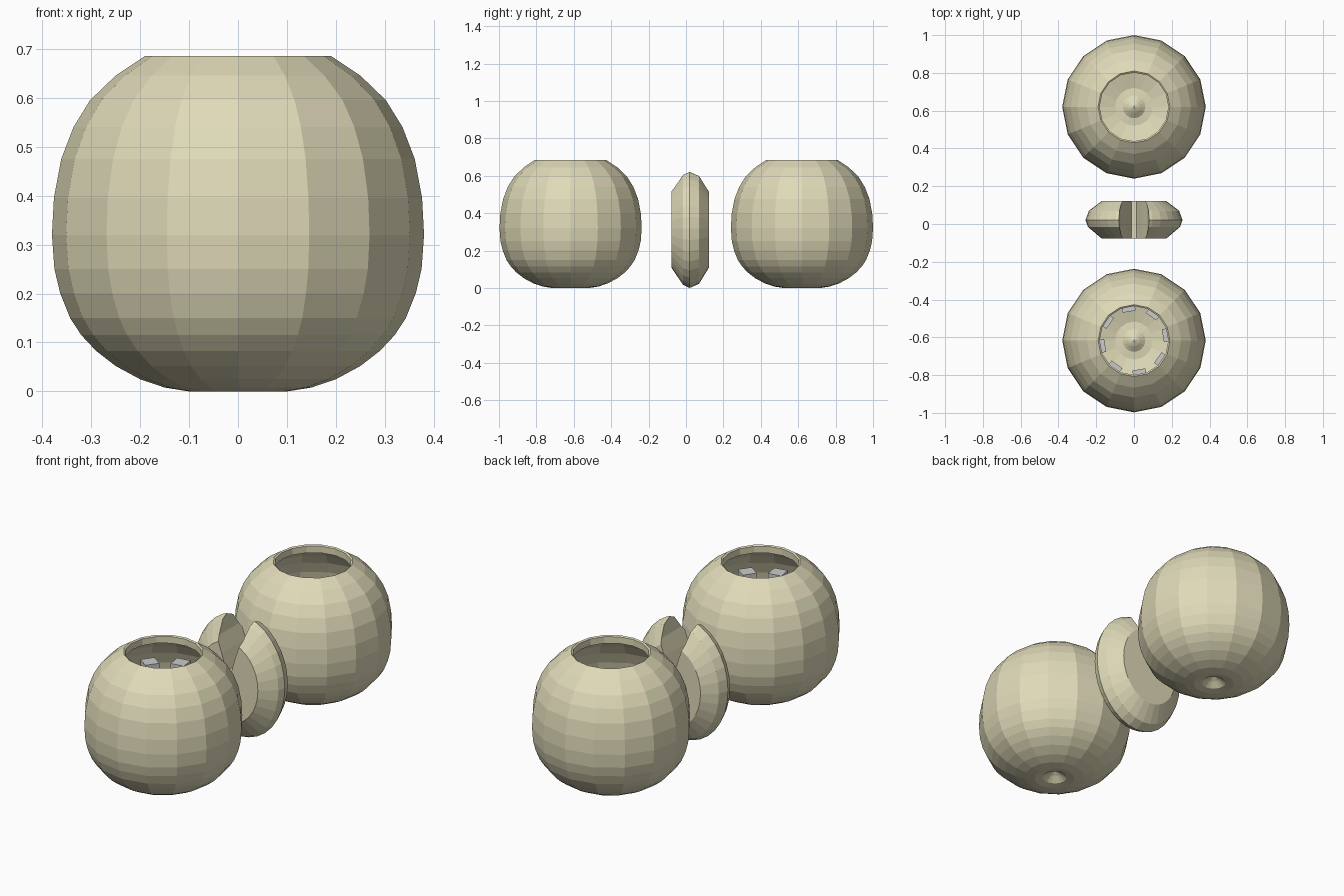
import bpy, bmesh
from math import sin, cos, pi, radians

if "Cube" in bpy.data.objects:
    bpy.data.objects.remove(bpy.data.objects["Cube"])

mat = bpy.data.materials.new("pale_tan")
mat.diffuse_color = (0.74, 0.70, 0.48, 1)
mat.use_nodes = True
mat.node_tree.nodes["Principled BSDF"].inputs["Base Color"].default_value = mat.diffuse_color


def make(name, bm, material=None):
    bmesh.ops.recalc_face_normals(bm, faces=bm.faces)
    me = bpy.data.meshes.new(name)
    bm.to_mesh(me)
    bm.free()
    ob = bpy.data.objects.new(name, me)
    bpy.context.collection.objects.link(ob)
    if material:
        me.materials.append(material)
    return ob


def loft(rings, closed=False):
    """Skin a list of equal-length point rings; cap the ends unless closed."""
    bm = bmesh.new()
    vs = [[bm.verts.new(p) for p in r] for r in rings]
    n = len(vs[0])
    pairs = list(zip(vs, vs[1:])) + ([(vs[-1], vs[0])] if closed else [])
    for a, b in pairs:
        for i in range(n):
            j = (i + 1) % n
            bm.faces.new((a[i], a[j], b[j], b[i]))
    if not closed:
        bm.faces.new(vs[0])
        bm.faces.new(vs[-1])
    return bm


# Pots: thin-walled 16-sided bowls with a dimpled base and a short collar
outer = [(0.004, 0.045), (0.03, 0.03), (0.06, 0.006), (0.1, 0.0), (0.15, 0.008),
         (0.2, 0.025), (0.25, 0.052), (0.29, 0.083), (0.32, 0.115), (0.343, 0.15),
         (0.363, 0.2), (0.375, 0.25), (0.38, 0.32), (0.376, 0.395), (0.361, 0.475),
         (0.336, 0.54), (0.302, 0.595), (0.25, 0.645), (0.19, 0.685)]
inner = [(0.182, 0.68), (0.182, 0.645), (0.24, 0.625), (0.288, 0.58), (0.32, 0.53),
         (0.344, 0.47), (0.359, 0.395), (0.363, 0.32), (0.358, 0.255), (0.328, 0.16),
         (0.28, 0.1), (0.2, 0.045), (0.1, 0.02), (0.06, 0.024), (0.03, 0.045),
         (0.004, 0.058)]
SIDES = 16


def pot(name, y):
    rings = [[(r * cos(2 * pi * i / SIDES), y + r * sin(2 * pi * i / SIDES), z)
              for i in range(SIDES)] for r, z in outer + inner]
    return make(name, loft(rings, closed=True), mat)


pot("front_pot", -0.617)
pot("rear_pot", 0.62)

# Grey blocks in a ring under the front pot's opening
bm = bmesh.new()
for k in range(8):
    a = radians(9.5 + 45 * k)
    new = bmesh.ops.create_cube(bm, size=1)["verts"]
    for v in new:
        rad, tan = 0.19 + 0.07 * v.co.x, 0.07 * v.co.y
        v.co = (rad * cos(a) - tan * sin(a), -0.617 + rad * sin(a) + tan * cos(a),
                0.51 + 0.08 * v.co.z)
make("inner_blocks", bm)

# Middle disc: bevelled oval with flat faces, axis along y
profile = [(-0.078, 0.66), (-0.015, 0.95), (0.02, 1.0), (0.07, 0.93), (0.122, 0.66)]
N = 32
rings = [[(0.257 * s * cos(2 * pi * i / N), y, 0.319 + 0.319 * s * sin(2 * pi * i / N))
          for i in range(N)] for y, s in profile]
disc = make("notched_disc", loft(rings), mat)

# V-shaped notch in the top of the disc
section = [(-0.014, 0.37), (0.014, 0.37), (0.04, 0.46), (0.068, 0.54), (0.092, 0.7),
           (-0.092, 0.7), (-0.068, 0.54), (-0.04, 0.46)]
cutter = make("notch_cutter", loft([[(x, y, z) for x, z in section] for y in (-0.3, 0.3)]))
cutter.hide_render = True
cutter.hide_viewport = True
mod = disc.modifiers.new("notch", "BOOLEAN")
mod.operation = "DIFFERENCE"
mod.solver = "EXACT"
mod.object = cutter
